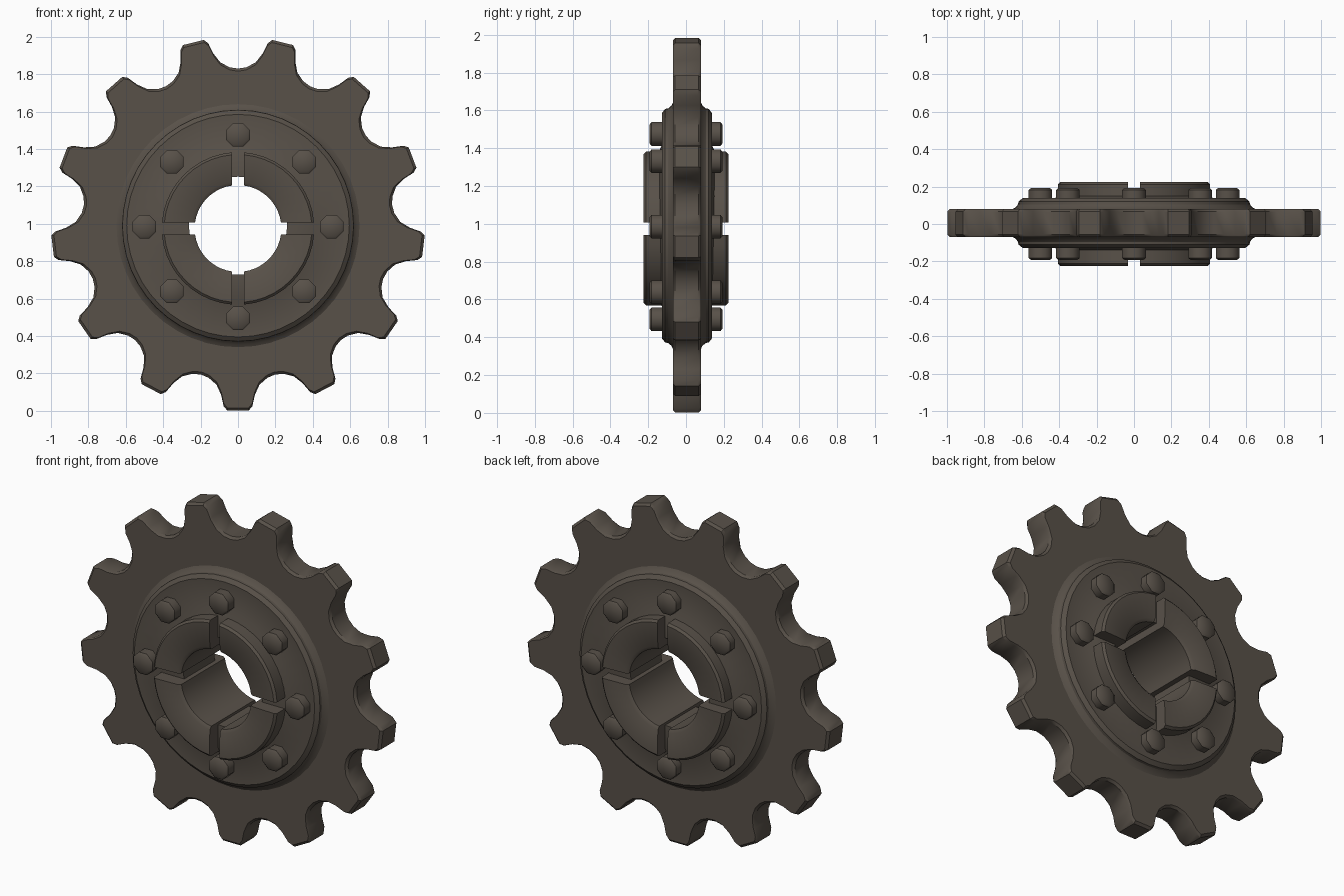
import bpy, bmesh, math
from math import sin, cos, pi, radians

if "Cube" in bpy.data.objects:
    bpy.data.objects.remove(bpy.data.objects["Cube"])

steel = bpy.data.materials.new("dark_brown_steel")
steel.diffuse_color = (0.098, 0.082, 0.066, 1)
steel.use_nodes = True
steel.node_tree.nodes["Principled BSDF"].inputs["Base Color"].default_value = steel.diffuse_color
MID = 0.005  # middle of the plate in y


def finish(name, bm, angle=35):
    bmesh.ops.recalc_face_normals(bm, faces=bm.faces)
    me = bpy.data.meshes.new(name)
    bm.to_mesh(me)
    bm.free()
    me.materials.append(steel)
    ob = bpy.data.objects.new(name, me)
    bpy.context.collection.objects.link(ob)
    bpy.ops.object.select_all(action='DESELECT')
    ob.select_set(True)
    bpy.context.view_layer.objects.active = ob
    bpy.ops.object.shade_smooth_by_angle(angle=radians(angle))
    return ob


def loft(name, loops, ends=False, wrap=False, angle=35):
    """Skin between point loops; cap both ends or wrap last loop to first."""
    bm = bmesh.new()
    rows = [[bm.verts.new(p) for p in lp] for lp in loops]
    n = len(rows[0])
    for k in range(len(rows) if wrap else len(rows) - 1):
        a, b = rows[k], rows[(k + 1) % len(rows)]
        for i in range(n):
            j = (i + 1) % n
            bm.faces.new((a[i], a[j], b[j], b[i]))
    if ends:
        bm.faces.new(rows[0])
        bm.faces.new(rows[-1])
    return finish(name, bm, angle)


def polar(r, a, y, cz):
    return (r * cos(a), y, cz + r * sin(a))


# toothed plate: 13 teeth, one pointing straight down
half = [(0.83, 13.85), (0.838, 10.8), (0.868, 7.6), (0.92, 5.6), (0.978, 4.5), (1.0, 3.3)]
tooth = [(r, -a) for r, a in half] + [(r, a) for r, a in half[:0:-1]]
outline = [(r, radians(-90 + 360 / 13 * t + a)) for t in range(13) for r, a in tooth]


def gear_loop(y, inset=0.0, fixed=None):
    return [polar(fixed or r - inset, a, y, 1.0) for r, a in outline]


loft("toothed_plate", [
    gear_loop(MID - 0.075, fixed=0.45), gear_loop(MID - 0.075, 0.014),
    gear_loop(MID - 0.062), gear_loop(MID + 0.062),
    gear_loop(MID + 0.075, 0.014), gear_loop(MID + 0.075, fixed=0.45)], wrap=True)

# hub flange: turned profile with a soft shoulder onto the plate
side = [(0.66, 0.07), (0.635, 0.082), (0.62, 0.10), (0.618, 0.115), (0.595, 0.133),
        (0.43, 0.13), (0.40, 0.145), (0.262, 0.145)]
profile = [(r, MID + h) for r, h in side] + [(r, MID - h) for r, h in side[::-1]]
loft("hub_flange", [[polar(r, 2 * pi * i / 48, y, 0.99) for r, y in profile]
                    for i in range(48)], wrap=True, angle=30)

# split collar: four quarter segments separated by parallel slots
GAP = 0.033
ring = [(0.232, 0.205), (0.25, 0.218), (0.395, 0.224), (0.408, 0.212)]
section = ring + [(r, -y) for r, y in ring[::-1]]
for q in range(4):
    loops = []
    for i in range(11):
        lp = []
        for r, y in section:
            g = math.asin(GAP / r)
            lp.append(polar(r, q * pi / 2 + g + (pi / 2 - 2 * g) * i / 10, y, 0.975))
        loops.append(lp)
    loft(f"collar_segment_{q + 1}", loops, ends=True)

# bolt heads on both faces
for s, label in ((-1, "front"), (1, "back")):
    for k in range(8):
        a = k * pi / 4
        bx, bz = 0.5 * cos(a), 0.985 + 0.49 * sin(a)
        loops = [[(bx + r * cos(t * pi / 4 + pi / 8), s * y, bz + r * sin(t * pi / 4 + pi / 8))
                  for t in range(8)] for r, y in ((0.068, 0.10), (0.068, 0.182), (0.055, 0.192))]
        loft(f"{label}_bolt_{k + 1}", loops, ends=True, angle=50)
